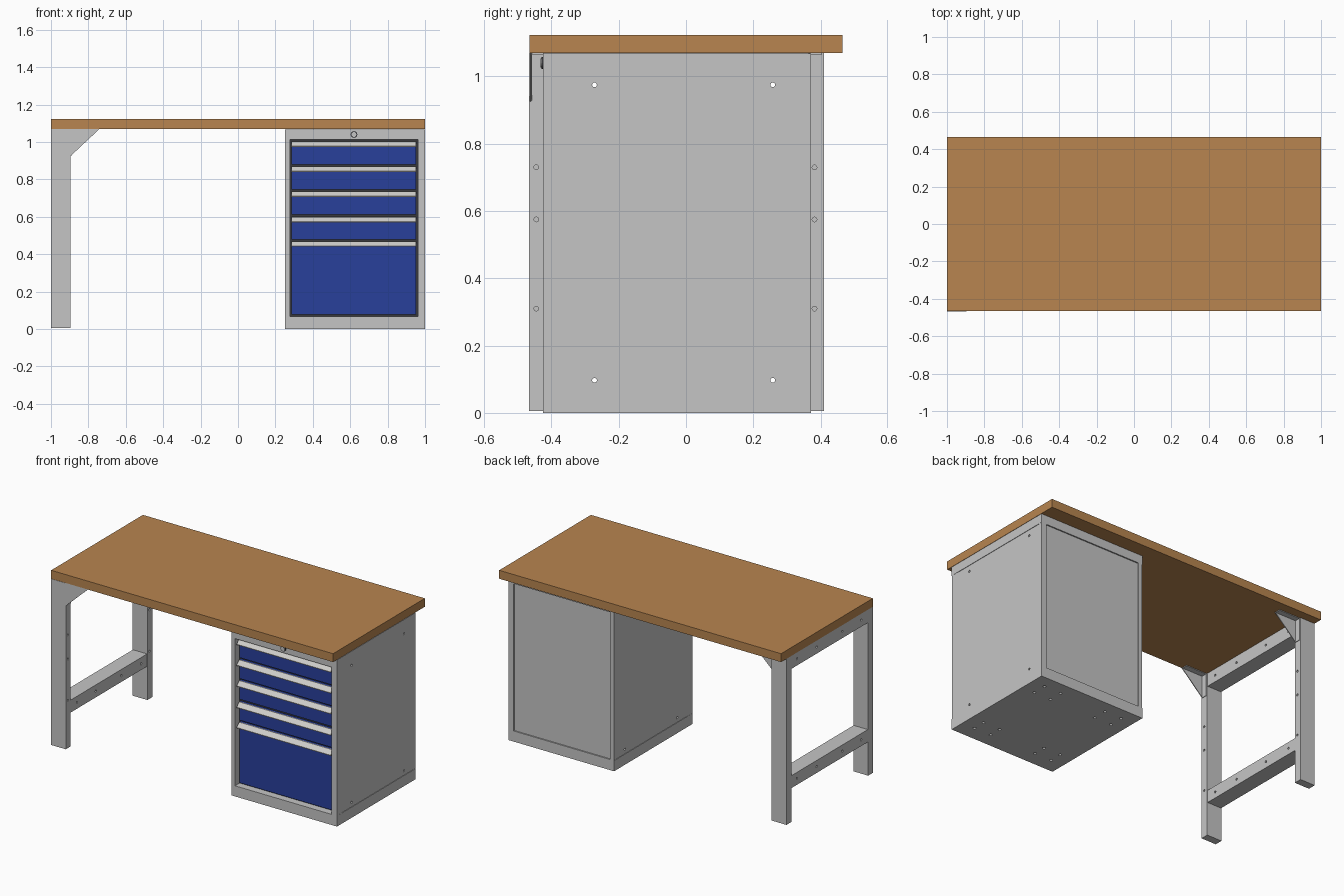
import bpy
import bmesh
from math import pi
from mathutils import Matrix, Vector

if "Cube" in bpy.data.objects:
    bpy.data.objects.remove(bpy.data.objects["Cube"], do_unlink=True)


def material(name, rgb):
    m = bpy.data.materials.new(name)
    m.use_nodes = True
    m.diffuse_color = (*rgb, 1)
    m.node_tree.nodes["Principled BSDF"].inputs["Base Color"].default_value = (*rgb, 1)
    return m


WOOD = material("warm wood", (0.48, 0.235, 0.08))
GREY = material("light grey steel", (0.56, 0.56, 0.56))
HANDLE = material("pale handle grey", (0.62, 0.61, 0.59))
BLUE = material("drawer blue", (0.022, 0.05, 0.33))
DARK = material("dark gap", (0.04, 0.04, 0.045))


def finish(name, bm, mat):
    bmesh.ops.recalc_face_normals(bm, faces=bm.faces)
    mesh = bpy.data.meshes.new(name)
    bm.to_mesh(mesh)
    bm.free()
    if mat:
        mesh.materials.append(mat)
    ob = bpy.data.objects.new(name, mesh)
    bpy.context.collection.objects.link(ob)
    return ob


def box(name, x, y, z, mat=GREY):
    """Box from (min, max) pairs on each axis."""
    bm = bmesh.new()
    bmesh.ops.create_cube(bm, size=1)
    for v in bm.verts:
        v.co = Vector([sum(r) / 2 + c * (r[1] - r[0]) for r, c in zip((x, y, z), v.co)])
    return finish(name, bm, mat)


def prism(name, points, along, mat):
    """Extrude a closed outline by a vector."""
    bm = bmesh.new()
    face = bm.faces.new([bm.verts.new(p) for p in points])
    out = bmesh.ops.extrude_face_region(bm, geom=[face])
    verts = [g for g in out["geom"] if isinstance(g, bmesh.types.BMVert)]
    bmesh.ops.translate(bm, vec=along, verts=verts)
    return finish(name, bm, mat)


TURN = {"X": Matrix.Rotation(pi / 2, 4, "Y"), "Y": Matrix.Rotation(pi / 2, 4, "X"),
        "Z": Matrix.Identity(4)}


def cylinders(name, centres, axis, radius, depth, mat=None):
    bm = bmesh.new()
    for c in centres:
        bmesh.ops.create_cone(bm, cap_ends=True, segments=16, radius1=radius, radius2=radius,
                              depth=depth, matrix=Matrix.Translation(c) @ TURN[axis])
    return finish(name, bm, mat)


def drill(ob, centres, axis, radius=0.007, depth=0.02):
    cutter = cylinders("hole_cutter", centres, axis, radius, depth)
    cutter.hide_render = True
    mod = ob.modifiers.new("holes", "BOOLEAN")
    mod.operation, mod.solver, mod.object = "DIFFERENCE", "EXACT", cutter
    bpy.context.view_layer.objects.active = ob
    bpy.ops.object.modifier_apply(modifier=mod.name)
    bpy.data.objects.remove(cutter, do_unlink=True)


# Table top
box("table_top", (-1, 1), (-0.465, 0.465), (1.07, 1.124), WOOD)

# Leg frame: two posts, each with a folded corner gusset
LEG_IN = -0.895
for side, y in (("front", -0.467), ("back", 0.36)):
    leg = box(side + "_leg", (-1, LEG_IN), (y, y + 0.05), (0.005, 1.07))
    heights = (0.31, 0.575, 0.73, 1.0)
    drill(leg, [(LEG_IN, y + 0.022, z) for z in heights], "X")
    box(side + "_gusset_flange", (LEG_IN, LEG_IN + 0.004), (y + 0.006, y + 0.045), (0.925, 1.07))
    prism(side + "_gusset", [(LEG_IN, y + 0.004, 1.07), (LEG_IN + 0.155, y + 0.004, 1.07),
                             (LEG_IN, y + 0.004, 0.925)], (0, 0.005, 0), GREY)
    box(side + "_gusset_top", (LEG_IN, LEG_IN + 0.15), (y + 0.006, y + 0.045), (1.066, 1.07))

# Rails joining the posts
for name, low, high in (("lower_rail", 0.22, 0.3), ("upper_rail", 0.985, 1.07)):
    rail = box(name, (-0.998, LEG_IN - 0.002), (-0.417, 0.36), (low, high))
    ys = (-0.35, -0.16, 0.1, 0.3)
    mid = (low + high) / 2
    drill(rail, [(x, y, mid) for x in (-0.998, LEG_IN - 0.002) for y in ys], "X")

# Cabinet carcass
X0, X1, Y0, Y1 = 0.25, 1.0, -0.425, 0.372
BASE, TOP = 0.068, 1.012
base = box("cabinet_base", (X0, X1), (Y0, Y1), (0, BASE))
floor_holes = [(x, y, 0) for x in (0.34, 0.46, 0.79, 0.91) for y in (-0.33, -0.25, 0.2, 0.29)]
drill(base, floor_holes, "Z", 0.009)
box("cabinet_top", (X0, X1), (Y0, Y1), (TOP, 1.068))
for side, x in (("right", X0 + 0.003), ("left", X1 - 0.015)):
    panel = box(side + "_side_panel", (x, x + 0.012), (Y0 + 0.003, Y1 - 0.003), (BASE, TOP))
    drill(panel, [(x, y, z) for y in (-0.272, 0.258) for z in (0.097, 0.975)], "X", 0.007, 0.1)
for side, a, b in (("right", X0 + 0.001, 0.277), ("left", 0.962, X1 - 0.001)):
    box(side + "_front_post", (a, b), (Y0, -0.375), (BASE, TOP))
    box(side + "_back_post", (a, b), (Y1 - 0.025, Y1), (BASE, TOP))
box("back_panel", (0.277, 0.962), (Y1 - 0.02, Y1 - 0.008), (BASE, TOP))
box("drawer_gap_backing", (0.277, 0.962), (-0.378, -0.372), (BASE, TOP), DARK)

# Drawers: blue fronts with sloping full-width grips
drawers = ((0.88, 1.002), (0.746, 0.868), (0.613, 0.735), (0.479, 0.598), (0.077, 0.468))
for i, (low, high) in enumerate(drawers, 1):
    box(f"drawer_front_{i}", (0.286, 0.953), (-0.392, -0.376), (low, high), BLUE)
    grip = ((-0.391, high), (-0.397, high), (-0.423, high - 0.024),
            (-0.423, high - 0.028), (-0.391, high - 0.028))
    prism(f"drawer_grip_{i}", [(0.286, y, z) for y, z in grip], (0.667, 0, 0), HANDLE)

# Lock above the drawers
cylinders("lock_ring", [(0.62, Y0, 1.04)], "Y", 0.018, 0.008, DARK)
cylinders("lock_barrel", [(0.62, Y0 - 0.002, 1.04)], "Y", 0.013, 0.012, GREY)
